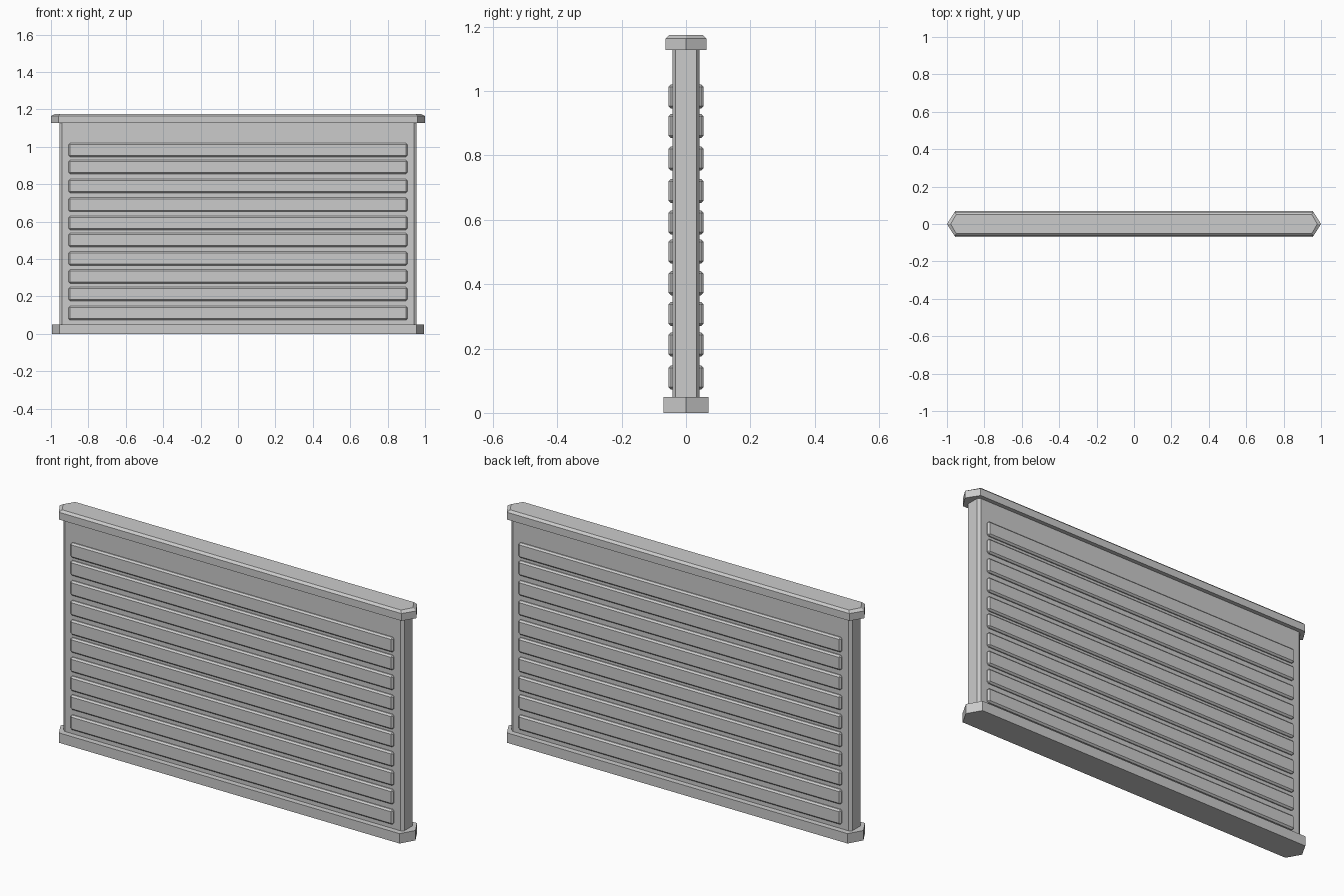
import bpy
import bmesh

cube = bpy.data.objects.get("Cube")
if cube:
    bpy.data.objects.remove(cube, do_unlink=True)

grey = bpy.data.materials.new("light_grey")
grey.use_nodes = True
colour = (0.6, 0.6, 0.6, 1)
grey.diffuse_color = colour
grey.node_tree.nodes["Principled BSDF"].inputs["Base Color"].default_value = colour


def finish(name, bm):
    bmesh.ops.recalc_face_normals(bm, faces=bm.faces)
    mesh = bpy.data.meshes.new(name)
    bm.to_mesh(mesh)
    bm.free()
    mesh.materials.append(grey)
    obj = bpy.data.objects.new(name, mesh)
    bpy.context.collection.objects.link(obj)
    return obj


def loft(name, rings):
    """Stack plan outlines, each given as (z, outline), into a closed solid."""
    bm = bmesh.new()
    loops = [[bm.verts.new((x, y, z)) for x, y in pts] for z, pts in rings]
    for low, high in zip(loops, loops[1:]):
        for i in range(len(low)):
            j = (i + 1) % len(low)
            bm.faces.new((low[i], low[j], high[j], high[i]))
    bm.faces.new(loops[0])
    bm.faces.new(loops[-1])
    return finish(name, bm)


def pointed(tip, shoulder, depth):
    """Long hexagon with a point at each end."""
    return [(-tip, 0), (-shoulder, -depth), (shoulder, -depth),
            (tip, 0), (shoulder, depth), (-shoulder, depth)]


def chamfered(x, y, cut_x, cut_y):
    """Rectangle with cut corners."""
    return [(-x, cut_y - y), (cut_x - x, -y), (x - cut_x, -y), (x, cut_y - y),
            (x, y - cut_y), (x - cut_x, y), (cut_x - x, y), (-x, y - cut_y)]


# Main panel with chamfered upright edges
core = chamfered(0.955, 0.042, 0.014, 0.01)
loft("panel", [(0.04, core), (1.14, core)])

# Base rail and top rail, pointed at both ends
base = pointed(0.995, 0.955, 0.07)
loft("base_rail", [(0, base), (0.05, base)])
top = pointed(1.0, 0.96, 0.063)
loft("top_rail", [(1.127, top), (1.164, top), (1.175, pointed(0.98, 0.95, 0.052))])

# Raised slats on the front and back
heights = [0.11, 0.212, 0.307, 0.403, 0.502, 0.592, 0.69, 0.791, 0.892, 0.983]
for side, sign in (("front", -1), ("back", 1)):
    for number, z in enumerate(heights, 1):
        bm = bmesh.new()
        bmesh.ops.create_cube(bm, size=1)
        bmesh.ops.scale(bm, vec=(1.81, 0.03, 0.075), verts=bm.verts)
        bmesh.ops.translate(bm, vec=(0, sign * 0.04, z), verts=bm.verts)
        bmesh.ops.bevel(bm, geom=bm.edges[:], offset=0.008, segments=1,
                        affect="EDGES")
        finish(f"{side}_slat_{number}", bm)
